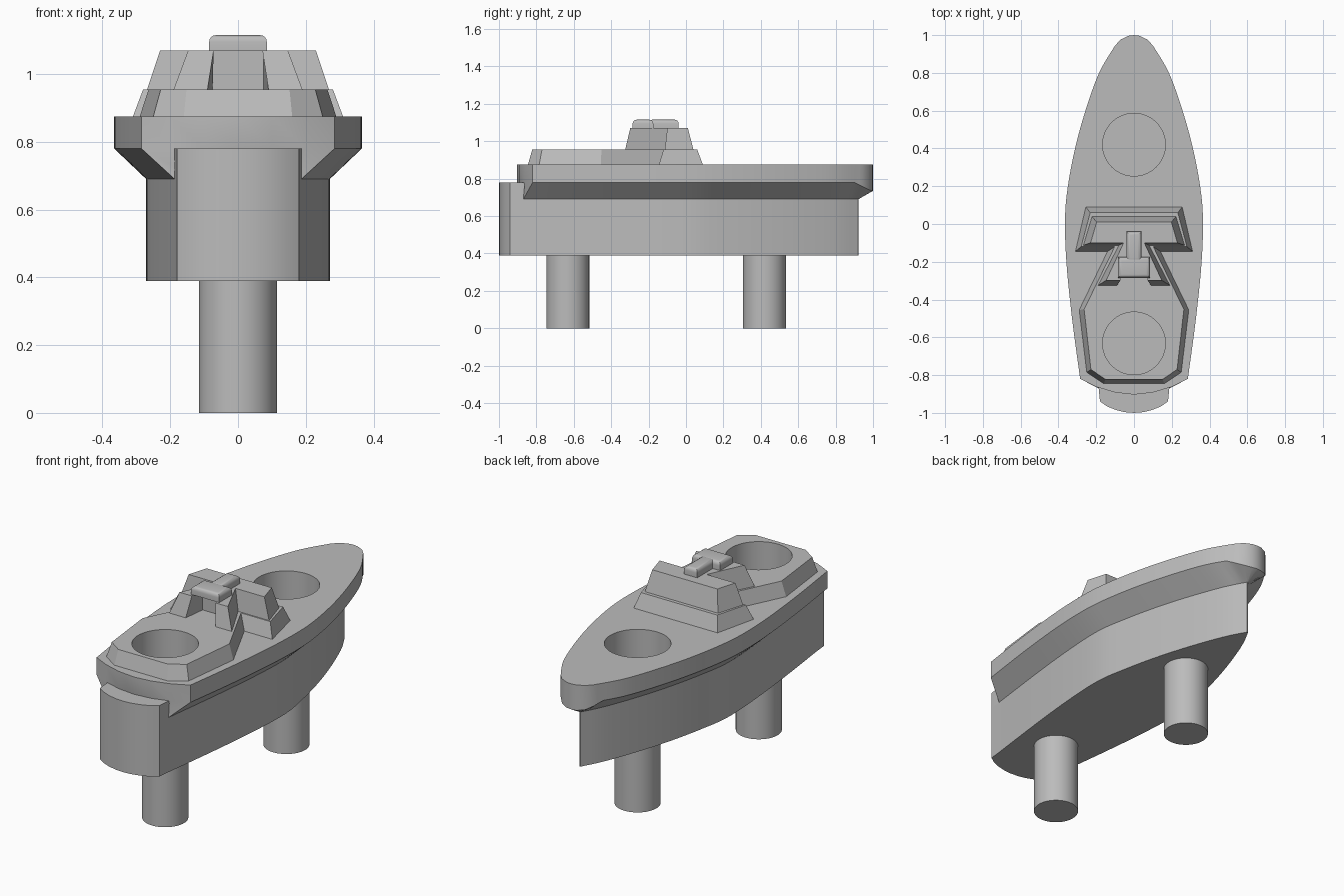
import bpy, bmesh, math

if "Cube" in bpy.data.objects:
    bpy.data.objects.remove(bpy.data.objects["Cube"])

GREY = (0.5, 0.5, 0.5, 1)
grey = bpy.data.materials.new("plain_grey")
grey.use_nodes = True
grey.diffuse_color = GREY
grey.node_tree.nodes["Principled BSDF"].inputs["Base Color"].default_value = GREY


def spline(points, steps=5):
    """Smooth curve through the points."""
    out = []
    for i in range(len(points) - 1):
        a, b, c, d = (points[min(max(i + k, 0), len(points) - 1)] for k in (-1, 0, 1, 2))
        for s in range(steps):
            t = s / steps
            out.append(tuple(
                0.5 * (2 * q + (r - p) * t + (2 * p - 5 * q + 4 * r - u) * t * t
                       + (3 * q - p - 3 * r + u) * t ** 3)
                for p, q, r, u in zip(a, b, c, d)))
    return out + [points[-1]]


def finish(bm, name):
    bmesh.ops.recalc_face_normals(bm, faces=bm.faces)
    mesh = bpy.data.meshes.new(name)
    bm.to_mesh(mesh)
    bm.free()
    mesh.materials.append(grey)
    obj = bpy.data.objects.new(name, mesh)
    bpy.context.collection.objects.link(obj)
    return obj


def mirrored(half):
    return half + [(-p[0], *p[1:]) for p in reversed(half) if p[0] > 1e-6]


def loft(name, *rings):
    """Closed solid through mirrored half outlines, each given as (points, height)."""
    bm = bmesh.new()
    loops = []
    for half, z in rings:
        pts = [p if len(p) == 3 else (*p, z) for p in half]
        loops.append([bm.verts.new(p) for p in mirrored(pts)])
    n = len(loops[0])
    for low, high in zip(loops, loops[1:]):
        for i in range(n):
            j = (i + 1) % n
            bm.faces.new((low[i], low[j], high[j], high[i]))
    bm.faces.new(loops[0])
    bm.faces.new(loops[-1])
    return finish(bm, name)


def cylinder(name, radius, y, z0, z1):
    bm = bmesh.new()
    bmesh.ops.create_cone(bm, cap_ends=True, segments=64, radius1=radius,
                          radius2=radius, depth=z1 - z0)
    bmesh.ops.translate(bm, verts=bm.verts, vec=(0, y, (z0 + z1) / 2))
    return finish(bm, name)


def rounded_bar(name, half_width, y0, y1, z0, z1):
    bm = bmesh.new()
    bmesh.ops.create_cube(bm, size=1)
    for v in bm.verts:
        v.co = (v.co.x * 2 * half_width, (y0 + y1) / 2 + v.co.y * (y1 - y0),
                (z0 + z1) / 2 + v.co.z * (z1 - z0))
    top = [e for e in bm.edges if all(v.co.z > z1 - 1e-4 for v in e.verts)]
    bmesh.ops.bevel(bm, geom=top, offset=0.02, segments=4, profile=0.5, affect='EDGES')
    return finish(bm, name)


# Hull and deck side curves, bow to stern
hull_side = spline([(0.003, 0.92), (0.065, 0.8), (0.14, 0.6), (0.2, 0.4), (0.245, 0.2),
                    (0.27, 0.03), (0.262, -0.2), (0.233, -0.5), (0.187, -0.87)])
deck_side = spline([(0.1, 0.945), (0.185, 0.8), (0.257, 0.6), (0.312, 0.4), (0.35, 0.2),
                    (0.365, 0.03), (0.358, -0.2), (0.328, -0.5), (0.285, -0.82)])
stern = [(0.18, -0.94), (0.14, -0.967), (0.095, -0.985), (0.05, -0.996), (0, -1)]

# Lower hull and raised stern block
hull_half = [(0, 0.921)] + hull_side + stern
hull = loft("lower_hull", (hull_half, 0.39), (hull_half, 0.69))
block_half = [(0, -0.84), (0.187, -0.84), (0.187, -0.87)] + stern
loft("stern_block", (block_half, 0.69), (block_half, 0.78))

# Deck with flared underside
tip = [(0, 1), (0.03, 0.996), (0.07, 0.977)]
transom = [(0.2, -0.862), (0.1, -0.892), (0, -0.903)]
deck_half = tip + deck_side + transom
flare = [(0, 0.922), (0.001, 0.9215), (0.002, 0.921)] + hull_side
flare += [(0.12, -0.87), (0.06, -0.87), (0, -0.87)]
rim = [(x, y, 0.78 - 0.045 * min(1, max(0, (y - 0.9) / 0.09))) for x, y in deck_half]
deck = loft("deck", (flare, 0.69), (rim, 0), (deck_half, 0.875))

# Superstructure base
base_low = [(0, 0.09), (0.255, 0.09), (0.31, -0.145), (0.14, -0.145),
            (0.29, -0.455), (0.25, -0.785), (0.16, -0.845), (0, -0.845)]
base_high = [(0, 0.06), (0.232, 0.06), (0.28, -0.12), (0.102, -0.12),
             (0.264, -0.452), (0.228, -0.77), (0.152, -0.822), (0, -0.822)]
base = loft("superstructure_base", (base_low, 0.875), (base_high, 0.955))

# Bridge with two rear prongs
bridge_low = [(0, 0.04), (0.222, 0.04), (0.268, -0.113), (0.08, -0.113),
              (0.19, -0.325), (0.09, -0.325), (0.075, -0.2), (0, -0.2)]
bridge_high = [(0, 0.01), (0.198, 0.01), (0.23, -0.1), (0.055, -0.1),
               (0.147, -0.298), (0.072, -0.298), (0.075, -0.2), (0, -0.2)]
loft("bridge", (bridge_low, 0.955), (bridge_high, 1.07))

# Roof fitting
rounded_bar("roof_crossbar", 0.085, -0.285, -0.175, 1.07, 1.115)
rounded_bar("roof_stem", 0.04, -0.2, -0.04, 1.07, 1.115)

# Sockets in the deck and pegs below
for end, y in (("bow", 0.42), ("stern", -0.632)):
    cylinder(end + "_peg", 0.115, y, 0, 0.39)
    cutter = cylinder("socket_cutter", 0.166, y, 0.485, 1.2)
    for part in (hull, deck, base):
        if part is base and end == "bow":
            continue
        mod = part.modifiers.new("socket", 'BOOLEAN')
        mod.object = cutter
        mod.operation = 'DIFFERENCE'
        mod.solver = 'EXACT'
        bpy.context.view_layer.objects.active = part
        bpy.ops.object.modifier_apply(modifier=mod.name)
    bpy.data.objects.remove(cutter)

# Smooth curved walls, keep hard edges
bpy.ops.object.select_all(action='DESELECT')
for obj in bpy.context.collection.objects:
    if obj.type == 'MESH':
        obj.select_set(True)
        bpy.context.view_layer.objects.active = obj
bpy.ops.object.shade_smooth_by_angle(angle=math.radians(25))
